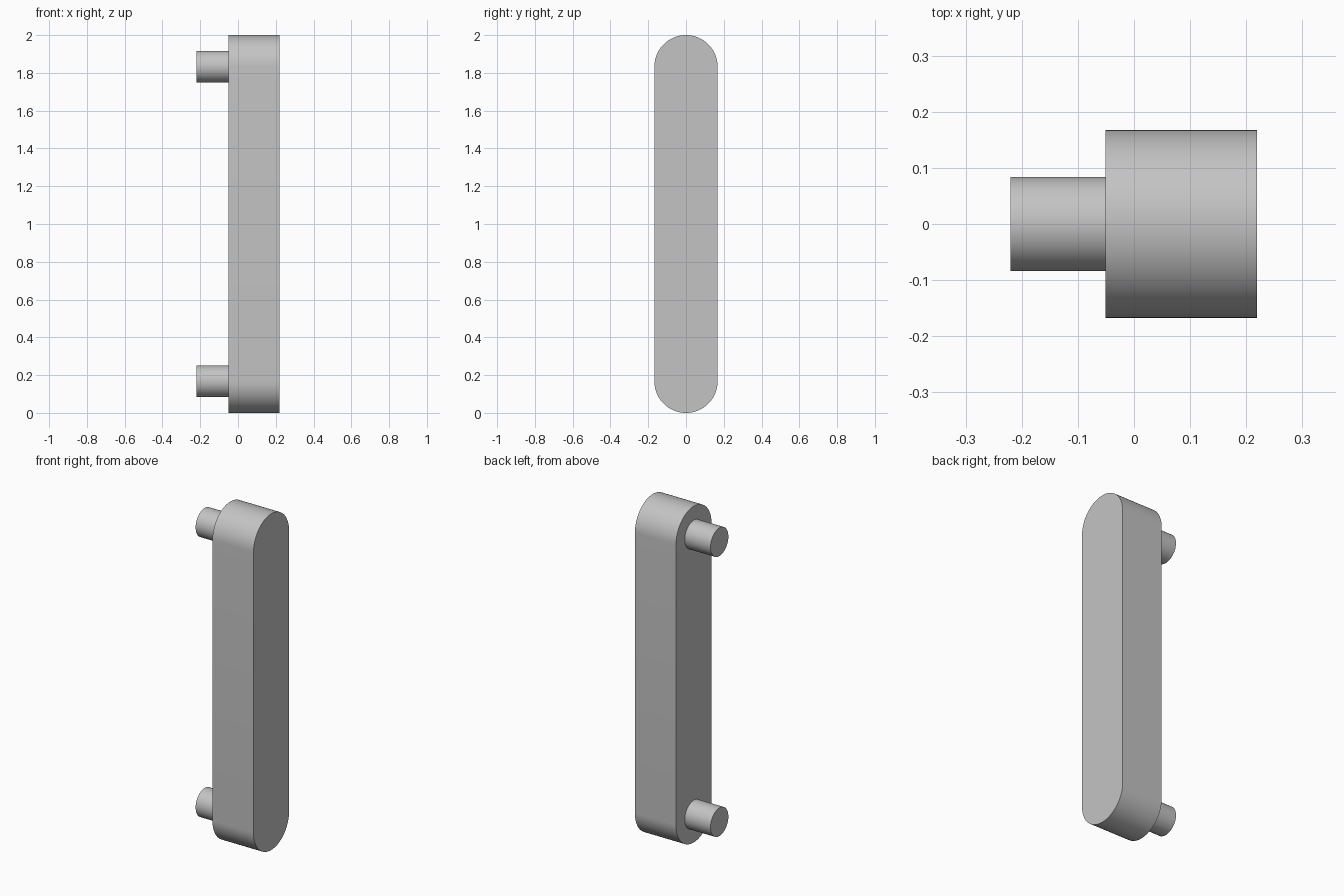
import bpy
import bmesh
import math

cube = bpy.data.objects.get("Cube")
if cube:
    bpy.data.objects.remove(cube, do_unlink=True)

# Single grey finish
grey = bpy.data.materials.new("plain grey")
grey.use_nodes = True
colour = (0.55, 0.55, 0.55, 1.0)
grey.diffuse_color = colour
grey.node_tree.nodes["Principled BSDF"].inputs["Base Color"].default_value = colour

BODY_R, PEG_R = 0.1675, 0.084
BACK, JOIN, FACE = -0.22, -0.051, 0.219
LOW, HIGH = BODY_R, 2 - BODY_R
STEPS = 32


def arc(z, radius, start, sweep, steps):
    """Points (y, z) along an arc centred on y = 0."""
    return [(radius * math.cos(start + sweep * i / steps),
             z + radius * math.sin(start + sweep * i / steps))
            for i in range(steps + 1)]


def extrude_x(name, profile, x0, x1):
    """Solid made by sweeping a y-z profile along x."""
    bm = bmesh.new()
    face = bm.faces.new([bm.verts.new((x0, y, z)) for y, z in profile])
    swept = bmesh.ops.extrude_face_region(bm, geom=[face], use_keep_orig=True)
    verts = [v for v in swept["geom"] if isinstance(v, bmesh.types.BMVert)]
    bmesh.ops.translate(bm, verts=verts, vec=(x1 - x0, 0, 0))
    bmesh.ops.recalc_face_normals(bm, faces=bm.faces)
    mesh = bpy.data.meshes.new(name)
    bm.to_mesh(mesh)
    bm.free()
    mesh.materials.append(grey)
    obj = bpy.data.objects.new(name, mesh)
    bpy.context.collection.objects.link(obj)
    bpy.ops.object.select_all(action="DESELECT")
    obj.select_set(True)
    bpy.context.view_layer.objects.active = obj
    bpy.ops.object.shade_smooth_by_angle(angle=math.radians(30))
    return obj


# Long bar with rounded ends
stadium = (arc(HIGH, BODY_R, 0, math.pi, STEPS)
           + arc(LOW, BODY_R, math.pi, math.pi, STEPS))
extrude_x("handle_bar", stadium, JOIN, FACE)

# Round mounting pegs, concentric with the bar ends
for name, z in (("lower_peg", LOW), ("upper_peg", HIGH)):
    circle = arc(z, PEG_R, 0, 2 * math.pi, 2 * STEPS)[:-1]
    extrude_x(name, circle, BACK, JOIN)
